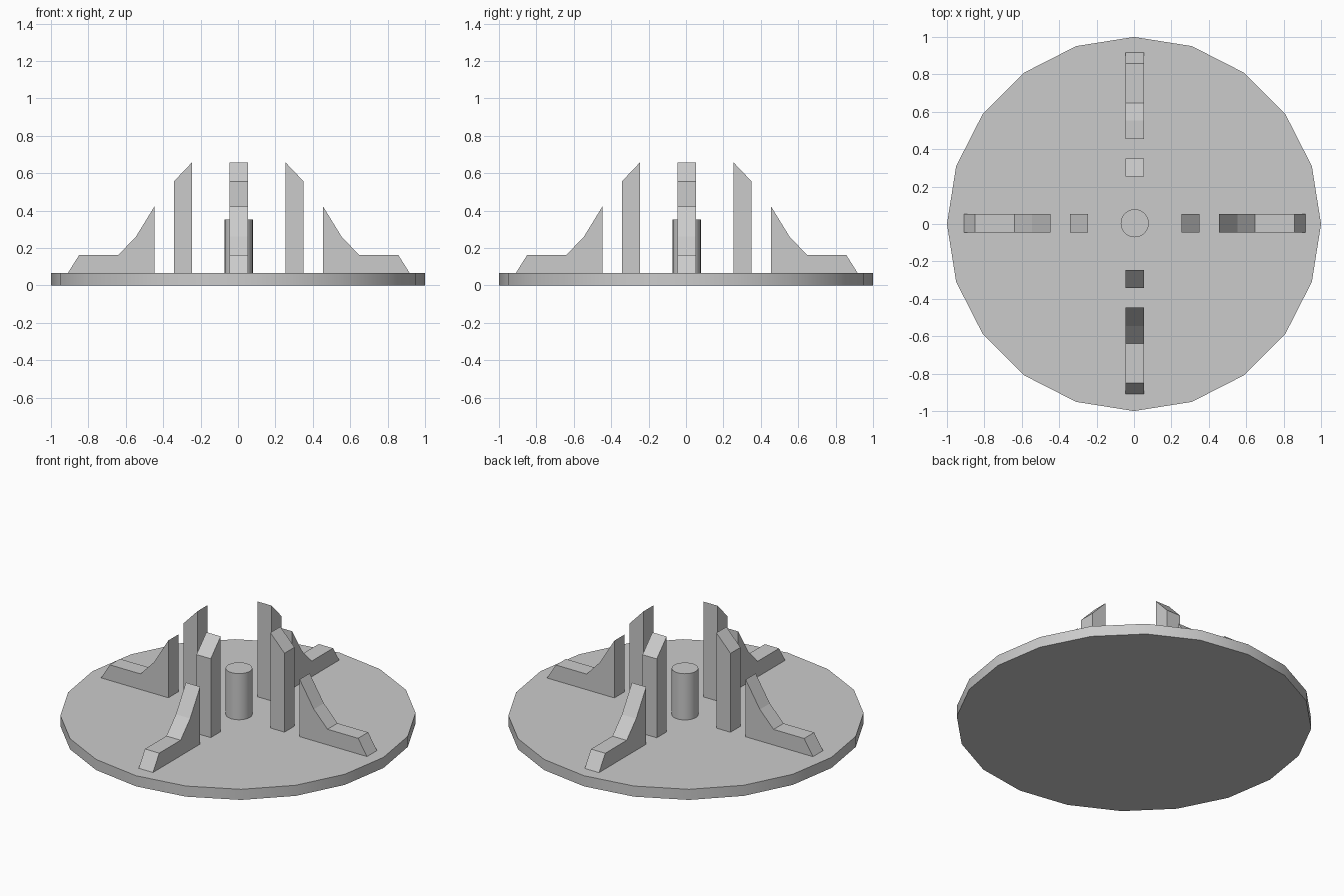
import bpy, bmesh, math
from mathutils import Matrix

if "Cube" in bpy.data.objects:
    bpy.data.objects.remove(bpy.data.objects["Cube"])

BASE_TOP = 0.066
OFF = 0.004   # fixtures sit very slightly off the disc centre


def cylinder(name, sides, radius, z0, z1, x=0, y=0):
    bpy.ops.mesh.primitive_cylinder_add(vertices=sides, radius=radius, depth=z1 - z0,
                                        location=(x, y, (z0 + z1) / 2))
    ob = bpy.context.object
    ob.name = name
    bpy.ops.object.shade_smooth_by_angle(angle=math.radians(30))
    return ob


def radial_plate(name, profile, half_width, angle):
    """Extrude a (radius, z) profile sideways and turn it about the centre."""
    bm = bmesh.new()
    face = bm.faces.new([bm.verts.new((r, -half_width, z)) for r, z in profile])
    ext = bmesh.ops.extrude_face_region(bm, geom=[face])
    verts = [g for g in ext["geom"] if isinstance(g, bmesh.types.BMVert)]
    bmesh.ops.translate(bm, verts=verts, vec=(0, 2 * half_width, 0))
    bmesh.ops.recalc_face_normals(bm, faces=bm.faces)
    bm.transform(Matrix.Translation((OFF, OFF, 0)) @ Matrix.Rotation(angle, 4, 'Z'))
    mesh = bpy.data.meshes.new(name)
    bm.to_mesh(mesh)
    bm.free()
    ob = bpy.data.objects.new(name, mesh)
    bpy.context.collection.objects.link(ob)
    return ob


# Base disc and centre pin
cylinder("base_disc", 20, 1.0, 0, BASE_TOP)
cylinder("centre_pin", 32, 0.075, BASE_TOP, 0.353, OFF, OFF)

# Slanted posts and stepped fins, four of each
post = [(0.25, BASE_TOP), (0.347, BASE_TOP), (0.347, 0.556), (0.25, 0.658)]
fin = [(0.451, BASE_TOP), (0.914, BASE_TOP), (0.853, 0.163),
       (0.643, 0.163), (0.549, 0.262), (0.451, 0.422)]
for i in range(4):
    a = i * math.pi / 2
    radial_plate(f"post_{i + 1}", post, 0.049, a)
    radial_plate(f"fin_{i + 1}", fin, 0.049, a)
